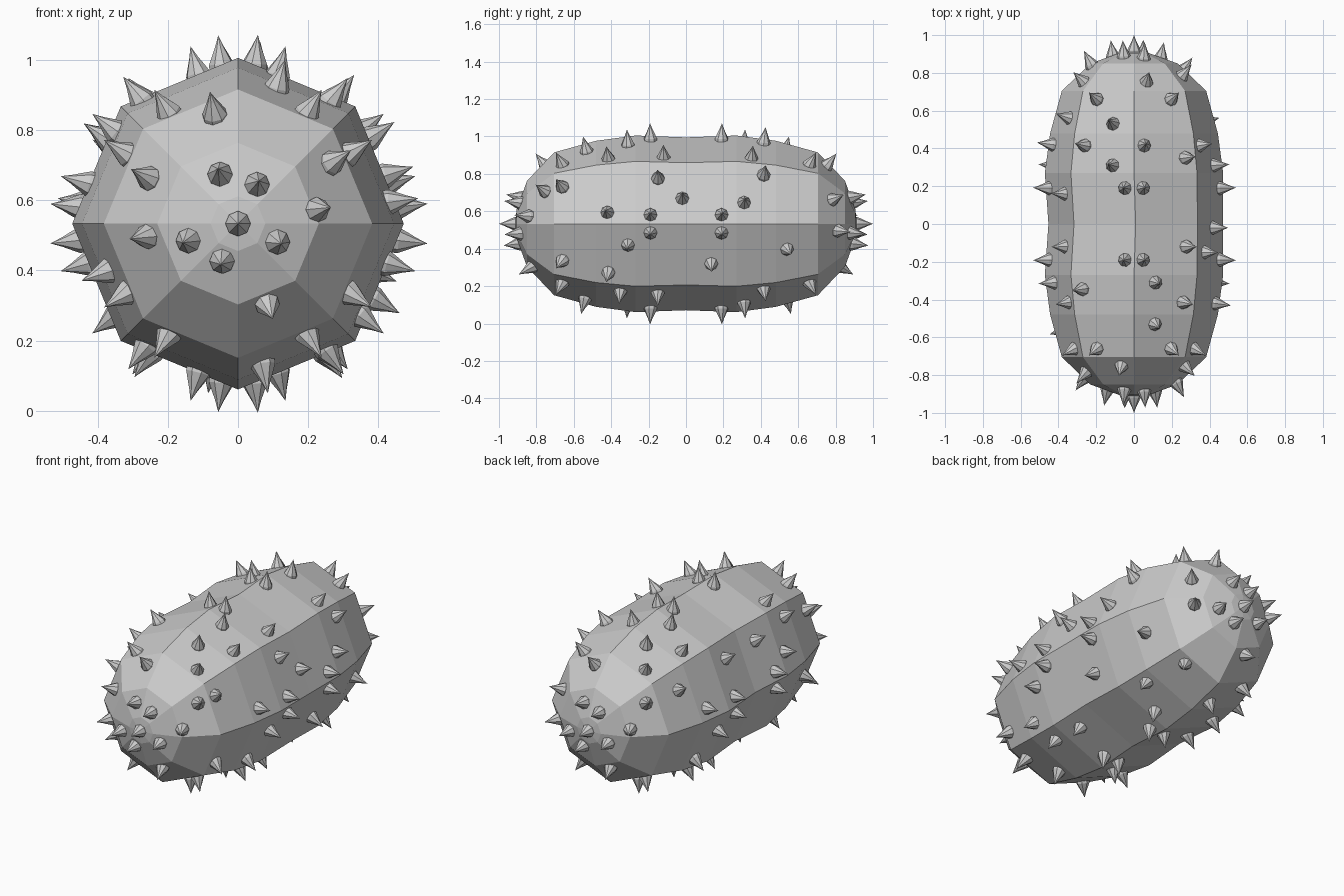
import bpy, bmesh
from math import sin, cos, pi, radians
from mathutils import Vector
from mathutils.bvhtree import BVHTree

if "Cube" in bpy.data.objects:
    bpy.data.objects.remove(bpy.data.objects["Cube"])

CZ = 0.533


def make(name, bm):
    me = bpy.data.meshes.new(name)
    bm.to_mesh(me)
    ob = bpy.data.objects.new(name, me)
    bpy.context.collection.objects.link(ob)
    return ob


# Fruit body: eight-sided rings along y, slightly pinched on one side at the waist
half = [(0.27, 0.472), (0.48, 0.444), (0.705, 0.382), (0.85, 0.23), (0.905, 0.078)]
rings = [(-y, r) for y, r in reversed(half)] + [(0, 0.462)] + half
bm = bmesh.new()
loops = []
for y, r in rings:
    dx = 0.009 if y == 0 else 0
    loops.append([bm.verts.new((dx + r * cos(k * pi / 4), y, CZ + r * sin(k * pi / 4)))
                  for k in range(8)])
for a, b in zip(loops, loops[1:]):
    for k in range(8):
        bm.faces.new((a[k], a[(k + 1) % 8], b[(k + 1) % 8], b[k]))
for loop, y in ((loops[0], -0.915), (loops[-1], 0.915)):
    tip = bm.verts.new((0, y, CZ))
    for k in range(8):
        bm.faces.new((loop[k], loop[(k + 1) % 8], tip))
bmesh.ops.recalc_face_normals(bm, faces=bm.faces)
tree = BVHTree.FromBMesh(bm)
make("fruit_body", bm)
bm.free()

# Thorn layout: (y, angle around the long axis), quarter-turn repeats first
spots = []
for k in range(4):
    for y, a in ((0.19, 6), (0.19, -6), (0.31, 15), (0.415, 37)):
        spots += [(y, a + 90 * k), (-y, -a + 90 * k)]
    spots += [(-0.66, 32 + 90 * k), (-0.66, -32 + 90 * k)]
spots += [(0.66, a) for a in (58, 122, -58, -122)]
# thorns on the flanks, top and underside
spots += [(-0.15, 33), (-0.02, 18), (0.135, -29), (0.54, -20), (-0.42, 8),
          (0.53, 106), (-0.53, 74), (0.35, 52), (0.415, 83), (-0.12, 52), (-0.345, 128),
          (0.56, 150), (0.16, 147), (-0.12, 147), (-0.56, 200), (0.42, 172),
          (-0.35, -55), (-0.15, -56), (0.35, -125), (0.15, -124), (0.54, -100), (-0.54, -80)]
# thorns on both ends, the back being the front turned half a circle
for y, a in ((-0.75, 33), (-0.84, 10), (-0.82, -70), (-0.81, 188), (-0.78, 153), (-0.75, 102),
             (-0.875, 110), (-0.885, 64), (-0.885, -25), (-0.888, 247), (-0.875, 199)):
    spots += [(y, a), (-y, 180 - a)]

# Thorns: eight-sided cones with a flared foot
bm = bmesh.new()
PROFILE = [(0.036, -0.012), (0.036, 0.006), (0.026, 0.028), (0.013, 0.055)]
HEIGHT = 0.088


def thorn(p, n):
    q = n.to_track_quat('Z', 'Y')
    prev = None
    for r, h in PROFILE:
        ring = [bm.verts.new(p + q @ Vector((r * cos(k * pi / 4), r * sin(k * pi / 4), h)))
                for k in range(8)]
        if prev:
            for k in range(8):
                bm.faces.new((prev[k], prev[(k + 1) % 8], ring[(k + 1) % 8], ring[k]))
        prev = ring
    top = bm.verts.new(p + n * HEIGHT)
    for k in range(8):
        bm.faces.new((prev[k], prev[(k + 1) % 8], top))


for y, a in spots:
    d = Vector((cos(radians(a)), 0, sin(radians(a))))
    p = tree.ray_cast(Vector((0, y, CZ)), d)[0]
    if p is None:
        continue
    r = (p - Vector((0, y, CZ))).length
    n = d * (r / 0.47) ** 2 / 0.47 + Vector((0, y * abs(y) / 0.91 ** 3, 0))
    thorn(p, n.normalized())
for s in (-1, 1):
    thorn(Vector((0, 0.912 * s, CZ)), Vector((0, s, 0)))
make("thorns", bm)
bm.free()
